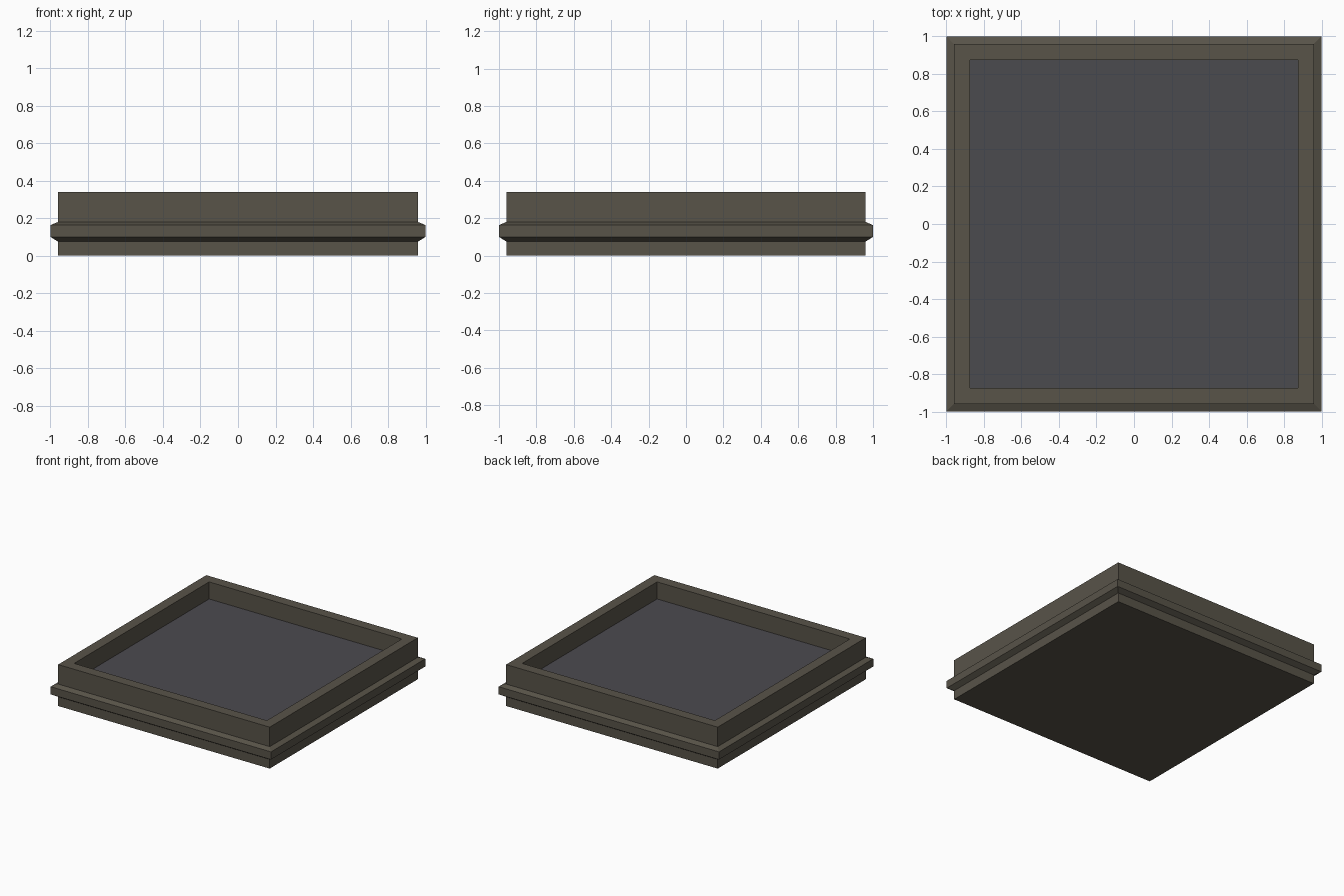
import bpy, bmesh

if "Cube" in bpy.data.objects:
    bpy.data.objects.remove(bpy.data.objects["Cube"])


def material(name, rgb):
    m = bpy.data.materials.new(name)
    m.diffuse_color = (*rgb, 1.0)
    m.use_nodes = True
    m.node_tree.nodes["Principled BSDF"].inputs["Base Color"].default_value = m.diffuse_color
    return m


def square_sweep(name, profile, mat, cap_first=False, cap_last=False):
    """Sweep a (half width, height) profile around a square."""
    bm = bmesh.new()
    rings = [[bm.verts.new((sx * r, sy * r, z))
              for sx, sy in ((-1, -1), (1, -1), (1, 1), (-1, 1))]
             for r, z in profile]
    for a, b in zip(rings, rings[1:]):
        for i in range(4):
            j = (i + 1) % 4
            bm.faces.new((a[i], a[j], b[j], b[i]))
    if cap_first:
        bm.faces.new(rings[0][::-1])
    if cap_last:
        bm.faces.new(rings[-1])
    mesh = bpy.data.meshes.new(name)
    bm.to_mesh(mesh)
    bm.free()
    mesh.materials.append(mat)
    obj = bpy.data.objects.new(name, mesh)
    bpy.context.collection.objects.link(obj)
    return obj


frame_mat = material("dark olive grey", (0.098, 0.087, 0.066))
floor_mat = material("slate grey", (0.071, 0.069, 0.078))

# Frame: outer wall, bevelled flange, flat rim and inner wall
square_sweep("tray_frame", [
    (0.96, 0.0), (0.96, 0.075), (1.0, 0.10), (1.0, 0.163),
    (0.96, 0.18), (0.96, 0.34), (0.875, 0.34), (0.875, 0.20),
], frame_mat, cap_first=True)

# Recessed floor panel
square_sweep("tray_floor", [(0.875, 0.195), (0.875, 0.20)], floor_mat,
             cap_first=True, cap_last=True)
